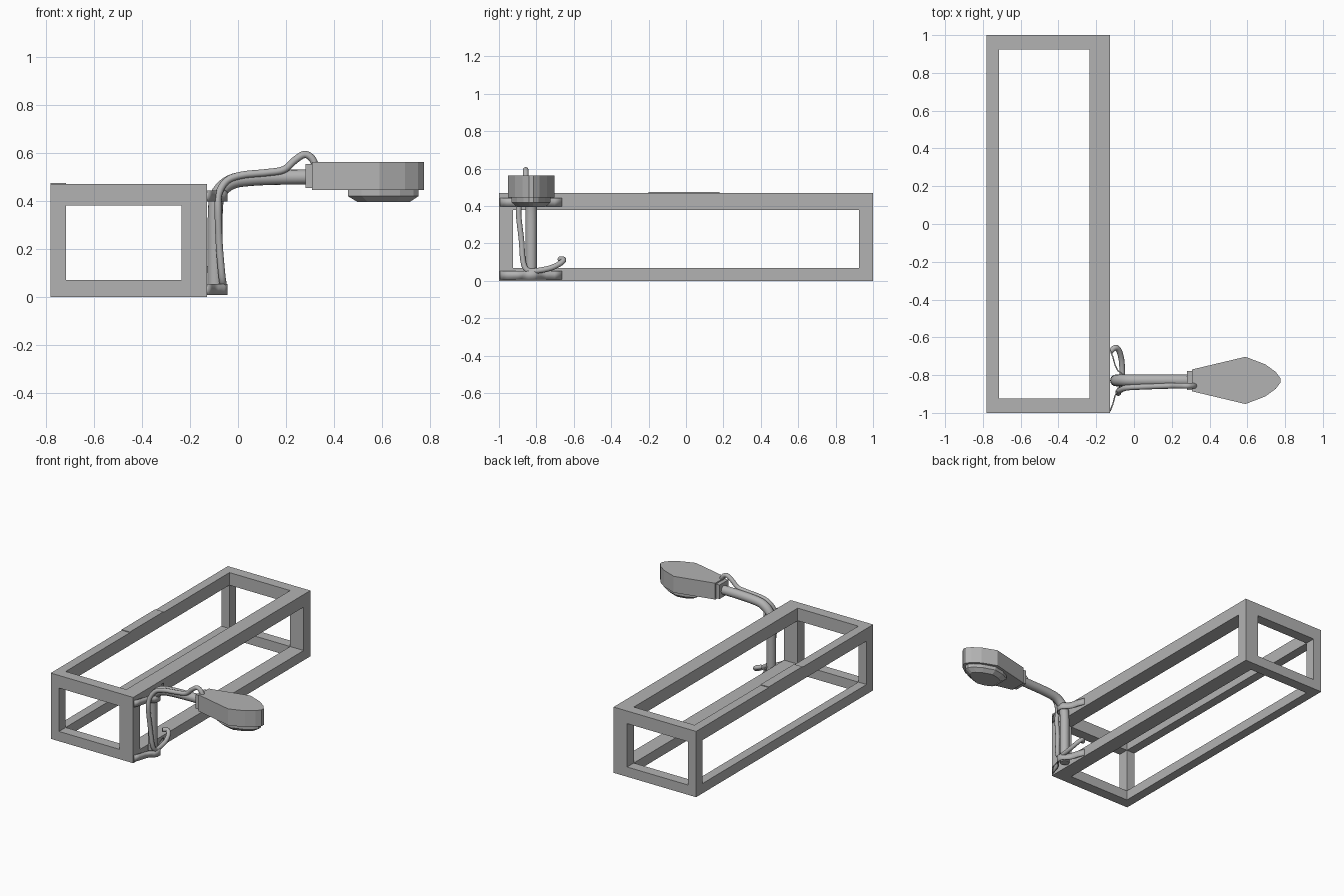
import bpy, bmesh, math
from mathutils import Vector

cube = bpy.data.objects.get("Cube")
if cube:
    bpy.data.objects.remove(cube, do_unlink=True)

grey = bpy.data.materials.new("plain_grey")
grey.use_nodes = True
grey.diffuse_color = (0.45, 0.45, 0.45, 1)
grey.node_tree.nodes["Principled BSDF"].inputs["Base Color"].default_value = (0.45, 0.45, 0.45, 1)

AXIS_Y = -0.828  # centre line of the lamp


def add_mesh(name, bm, smooth=False):
    bmesh.ops.recalc_face_normals(bm, faces=bm.faces)
    mesh = bpy.data.meshes.new(name)
    bm.to_mesh(mesh)
    bm.free()
    obj = bpy.data.objects.new(name, mesh)
    bpy.context.collection.objects.link(obj)
    mesh.materials.append(grey)
    if smooth:
        bpy.ops.object.select_all(action="DESELECT")
        obj.select_set(True)
        bpy.context.view_layer.objects.active = obj
        bpy.ops.object.shade_smooth_by_angle(angle=math.radians(40))
    return obj


def add_box(bm, low, high):
    verts = bmesh.ops.create_cube(bm, size=1)["verts"]
    for v in verts:
        v.co = Vector([l + (c + 0.5) * (h - l) for l, h, c in zip(low, high, v.co)])


def box(name, low, high):
    bm = bmesh.new()
    add_box(bm, low, high)
    return add_mesh(name, bm)


def loft(name, rings):
    """Skin a stack of equal-length closed rings and cap both ends."""
    bm = bmesh.new()
    loops = [[bm.verts.new(p) for p in ring] for ring in rings]
    n = len(loops[0])
    for a, b in zip(loops, loops[1:]):
        for i in range(n):
            j = (i + 1) % n
            bm.faces.new((a[i], a[j], b[j], b[i]))
    bm.faces.new(loops[0])
    bm.faces.new(loops[-1])
    return add_mesh(name, bm)


def tube(name, points, radius, sides=12, steps=6):
    """Round tube along a smooth path through the points."""
    pts = [Vector(p) for p in points]
    ext = [2 * pts[0] - pts[1]] + pts + [2 * pts[-1] - pts[-2]]
    path = []
    for a, b, c, d in zip(ext, ext[1:], ext[2:], ext[3:]):
        for s in range(steps):
            t = s / steps
            path.append(0.5 * (2 * b + (c - a) * t + (2 * a - 5 * b + 4 * c - d) * t ** 2
                               + (3 * b - a - 3 * c + d) * t ** 3))
    path.append(pts[-1])
    bm = bmesh.new()
    loops, normal = [], Vector((0, 1, 0))
    for i, p in enumerate(path):
        tangent = (path[min(i + 1, len(path) - 1)] - path[max(i - 1, 0)]).normalized()
        normal = (normal - tangent * normal.dot(tangent)).normalized()
        side = tangent.cross(normal)
        angles = [2 * math.pi * k / sides for k in range(sides)]
        loops.append([bm.verts.new(p + radius * (normal * math.cos(a) + side * math.sin(a)))
                      for a in angles])
    for a, b in zip(loops, loops[1:]):
        for k in range(sides):
            j = (k + 1) % sides
            bm.faces.new((a[k], a[j], b[j], b[k]))
    bm.faces.new(loops[0])
    bm.faces.new(loops[-1])
    return add_mesh(name, bm, smooth=True)


# Open box frame: the solid outer box less three through openings
frame = box("bed_frame", (-0.78, -1, 0), (-0.128, 1, 0.47))
inner_low, inner_high = (-0.715, -0.925, 0.07), (-0.235, 0.925, 0.38)
for axis in range(3):
    low, high = list(inner_low), list(inner_high)
    low[axis], high[axis] = -1.5, 1.5
    cutter = box("opening_cutter", low, high)
    cut = frame.modifiers.new("opening", "BOOLEAN")
    cut.operation, cut.solver, cut.object = "DIFFERENCE", "EXACT", cutter
    bpy.context.view_layer.objects.active = frame
    bpy.ops.object.modifier_apply(modifier=cut.name)
    bpy.data.objects.remove(cutter, do_unlink=True)

# Thin pad on the far rail
box("rail_pad", (-0.78, -0.2, 0.468), (-0.715, 0.18, 0.475))

# Bent lamp pole and arm
tube("lamp_arm", [(-0.095, AXIS_Y, 0.01), (-0.095, AXIS_Y, 0.2), (-0.093, AXIS_Y, 0.38),
                  (-0.075, AXIS_Y, 0.44), (-0.025, AXIS_Y, 0.48), (0.05, AXIS_Y, 0.493),
                  (0.16, AXIS_Y, 0.498), (0.3, AXIS_Y, 0.5)], 0.031, sides=16)

# Power cable with its loop at the head and hook at the foot
tube("power_cable", [(0.325, -0.857, 0.545), (0.305, -0.857, 0.58), (0.275, -0.857, 0.593),
                     (0.235, -0.857, 0.568), (0.19, -0.857, 0.53), (0.12, -0.859, 0.518),
                     (0.02, -0.863, 0.508), (-0.045, -0.868, 0.485), (-0.08, -0.885, 0.43),
                     (-0.083, -0.895, 0.36), (-0.078, -0.88, 0.22), (-0.068, -0.87, 0.1),
                     (-0.062, -0.845, 0.055), (-0.062, -0.79, 0.055), (-0.066, -0.72, 0.07),
                     (-0.08, -0.67, 0.095), (-0.1, -0.655, 0.113), (-0.125, -0.675, 0.116)],
     0.015)

# Straps wrapping the pole and flaring back to the frame
half = [(-0.128, 0.165), (-0.112, 0.125), (-0.1, 0.08), (-0.085, 0.05), (-0.06, 0.034), (-0.048, 0.015)]
for name, z, height in (("upper_strap", 0.398, 0.046), ("lower_strap", 0.008, 0.046)):
    outline = [(x, -y) for x, y in half] + [(x, y) for x, y in reversed(half)]
    bm = bmesh.new()
    rows = [[bm.verts.new((x, AXIS_Y + y, h)) for x, y in outline] for h in (z, z + height)]
    for i in range(len(outline) - 1):
        bm.faces.new((rows[0][i], rows[0][i + 1], rows[1][i + 1], rows[1][i]))
    strap = add_mesh(name, bm, smooth=True)
    solid = strap.modifiers.new("thickness", "SOLIDIFY")
    solid.thickness, solid.offset = 0.007, 0

# Lamp head: faceted paddle, square socket and chamfered lens
box("head_socket", (0.28, AXIS_Y - 0.05, 0.453), (0.315, AXIS_Y + 0.05, 0.553))


def mirrored(points):
    return points + [(x, -y) for x, y in reversed(points)]


paddle = mirrored([(0.308, 0.058), (0.59, 0.125), (0.695, 0.085), (0.75, 0.045), (0.775, 0.012)])
loft("lamp_head", [[(x, AXIS_Y + y, z) for x, y in paddle] for z in (0.445, 0.562)])

lens = mirrored([(0.457, 0.06), (0.515, 0.09), (0.59, 0.104), (0.675, 0.075), (0.73, 0.04), (0.752, 0.012)])
loft("lamp_lens", [[(0.61 + (x - 0.61) * s, AXIS_Y + y * s, z) for x, y in lens]
                   for z, s in ((0.45, 1), (0.42, 1), (0.396, 0.74))])
